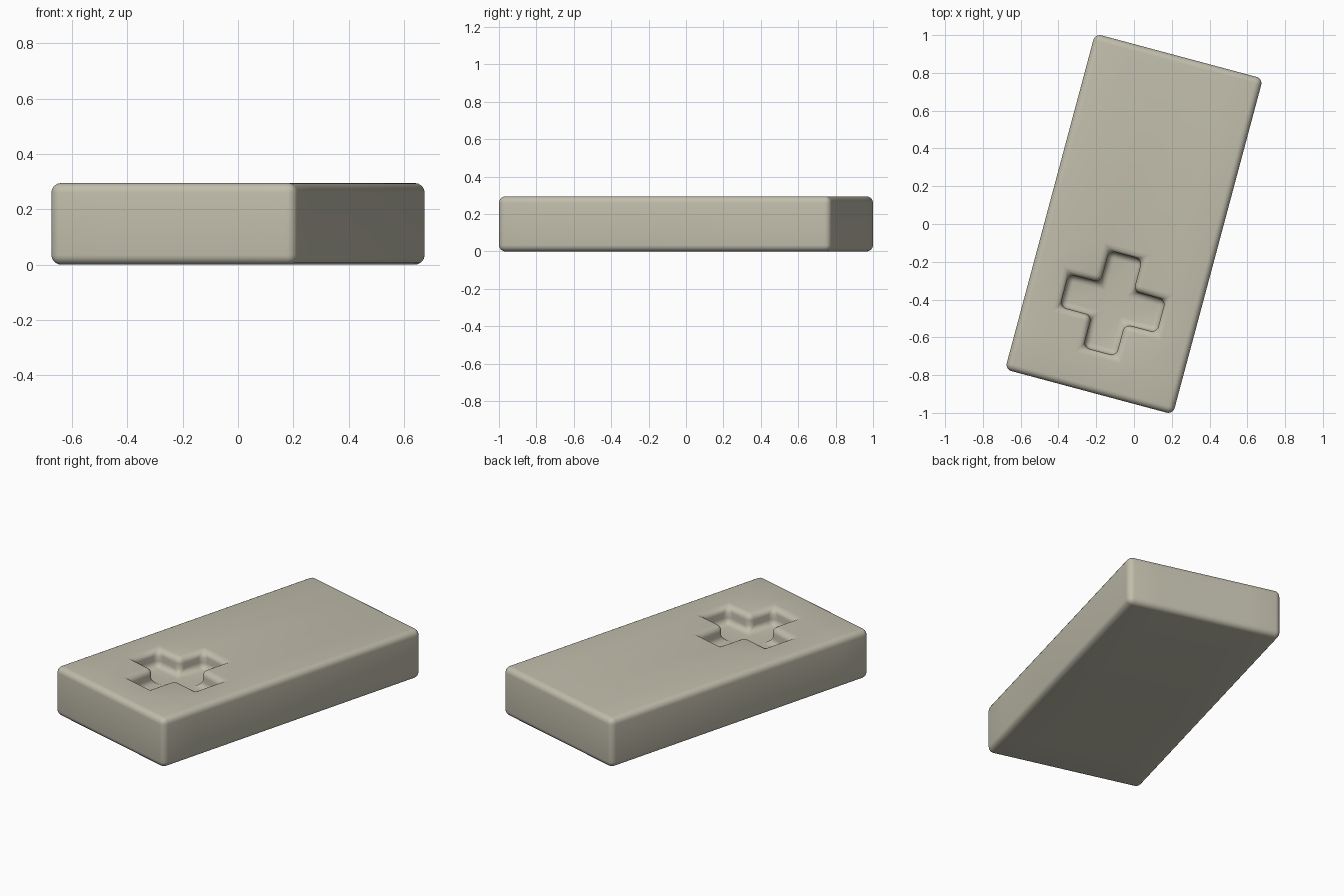
import bpy, bmesh, math
from mathutils import Matrix

old = bpy.data.objects.get("Cube")
if old:
    bpy.data.objects.remove(old, do_unlink=True)

WIDTH, LENGTH, HEIGHT = 0.92, 1.84, 0.295
ROUND, DEPTH, TURN = 0.035, 0.10, -15
ARM, HALF_ARM, CROSS_Y = 0.265, 0.09, -0.435

mat = bpy.data.materials.new("warm grey plastic")
mat.use_nodes = True
colour = (0.53, 0.51, 0.41, 1)
mat.diffuse_color = colour
mat.node_tree.nodes["Principled BSDF"].inputs["Base Color"].default_value = colour

# Top panel laid out as a grid whose lines follow the cross
steps = [-ARM, -HALF_ARM, HALF_ARM, ARM]
xs = [-WIDTH / 2, *steps, WIDTH / 2]
ys = [-LENGTH / 2, *[CROSS_Y + s for s in steps], LENGTH / 2]
bm = bmesh.new()
grid = [[bm.verts.new((x, y, 0)) for x in xs] for y in ys]
cells = {}
for j in range(5):
    for i in range(5):
        cells[i, j] = bm.faces.new((grid[j][i], grid[j][i + 1],
                                    grid[j + 1][i + 1], grid[j + 1][i]))

# Block: pull the panel up from its base
top = bmesh.ops.extrude_face_region(bm, geom=bm.faces[:], use_keep_orig=True)["geom"]
for v in top:
    if isinstance(v, bmesh.types.BMVert):
        v.co.z = HEIGHT
bmesh.ops.recalc_face_normals(bm, faces=bm.faces[:])


# Cross recess: push the plus-shaped cells down
def in_cross(face):
    c = face.calc_center_median()
    x, y = abs(c.x), abs(c.y - CROSS_Y)
    return c.z > HEIGHT - 0.01 and max(x, y) < ARM and min(x, y) < HALF_ARM


sunk = bmesh.ops.extrude_face_region(bm, geom=[f for f in bm.faces if in_cross(f)])["geom"]
for v in sunk:
    if isinstance(v, bmesh.types.BMVert):
        v.co.z -= DEPTH
bmesh.ops.delete(bm, geom=[f for f in bm.faces if in_cross(f)], context="FACES")
bmesh.ops.recalc_face_normals(bm, faces=bm.faces[:])

# Round every corner, then turn the block
sharp = [e for e in bm.edges if e.calc_face_angle(0) > 0.5]
bmesh.ops.bevel(bm, geom=sharp, offset=ROUND, segments=5, profile=0.5,
                affect="EDGES", clamp_overlap=True)
bmesh.ops.rotate(bm, verts=bm.verts[:], matrix=Matrix.Rotation(math.radians(TURN), 3, "Z"))

mesh = bpy.data.meshes.new("block_with_cross_recess")
bm.to_mesh(mesh)
bm.free()
mesh.materials.append(mat)
block = bpy.data.objects.new("block_with_cross_recess", mesh)
bpy.context.collection.objects.link(block)
bpy.context.view_layer.objects.active = block
block.select_set(True)
bpy.ops.object.shade_smooth_by_angle(angle=math.radians(40))
